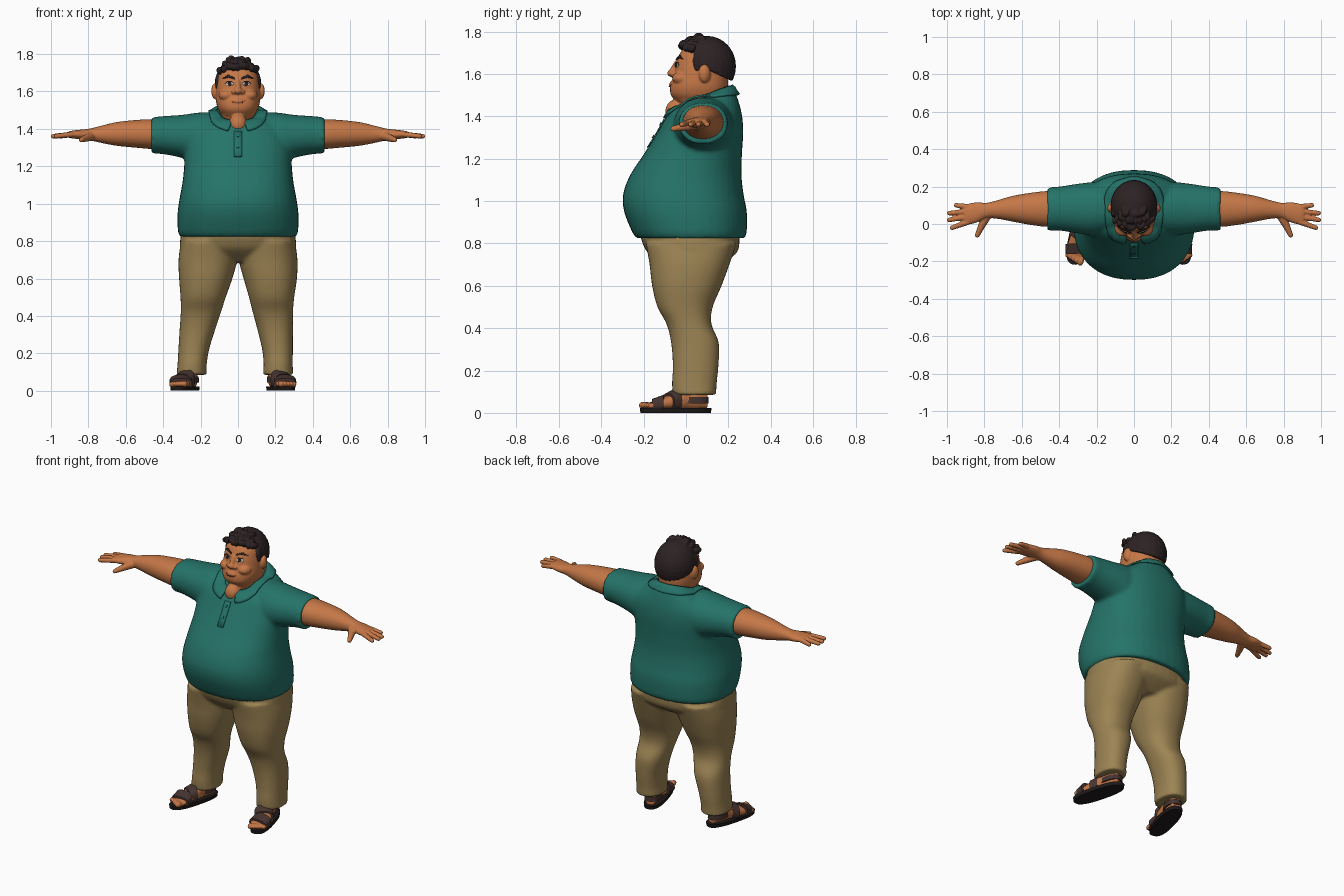
import bpy, bmesh, math, random
from mathutils import Matrix, Vector

random.seed(4)
if "Cube" in bpy.data.objects:
    bpy.data.objects.remove(bpy.data.objects["Cube"])


def material(name, *rgb):
    m = bpy.data.materials.new(name)
    m.use_nodes = True
    m.diffuse_color = (*rgb, 1)
    m.node_tree.nodes["Principled BSDF"].inputs["Base Color"].default_value = (*rgb, 1)
    return m


SKIN = material("warm skin", .56, .185, .062)
TEAL = material("teal cotton", .018, .172, .140)
KHAKI = material("khaki cloth", .335, .23, .088)
HAIR = material("dark hair", .026, .016, .017)
LEATHER = material("brown leather", .06, .034, .03)
RUBBER = material("black sole", .014, .010, .010)
WHITE = material("eye white", .7, .66, .6)
LIP = material("lip", .25, .065, .03)


def spread(rings, steps):
    """Smoothly interpolate the rings (Catmull-Rom)."""
    out = []
    for i in range(len(rings) - 1):
        a, b, c, d = (rings[max(0, min(len(rings) - 1, i + k))] for k in (-1, 0, 1, 2))
        for s in range(steps):
            t = s / steps
            out.append([q + t * ((r - p) / 2 + t * (p - 2.5 * q + 2 * r - w / 2
                        + t * (1.5 * (q - r) + (w - p) / 2)))
                        for p, q, r, w in zip(a, b, c, d)])
    return out + [list(rings[-1])]


def loft(bm, rings, axis="z", power=2.3, steps=4, sides=40):
    """Closed skin over rings of (position, u0, u1, v0, v1, tilt)."""
    loops = []
    for t, u0, u1, v0, v1, *tilt in spread(rings, steps):
        loop = []
        for k in range(sides):
            a = math.tau * k / sides
            cu, cv = (math.copysign(abs(f(a)) ** (2 / power), f(a)) for f in (math.cos, math.sin))
            u, v = (u0 + u1 + (u1 - u0) * cu) / 2, (v0 + v1 + (v1 - v0) * cv) / 2
            p = t + (tilt[0] if tilt else 0) * (v - (v0 + v1) / 2)
            loop.append(bm.verts.new({"x": (p, u, v), "y": (u, p, v), "z": (u, v, p)}[axis]))
        loops.append(loop)
    for a, b in zip(loops, loops[1:]):
        for k in range(sides):
            bm.faces.new((a[k - 1], a[k], b[k], b[k - 1]))
    bm.faces.new(loops[0])
    bm.faces.new(loops[-1])
    return [v for loop in loops for v in loop]


def ball(bm, at, size, turn=Matrix()):
    m = Matrix.Translation(at) @ turn @ Matrix.Diagonal((*size, 1))
    return bmesh.ops.create_uvsphere(bm, u_segments=24, v_segments=16, radius=1, matrix=m)["verts"]


def limb(bm, p, q, r0, r1):
    """Tapered rod with round ends."""
    p, q = Vector(p), Vector(q)
    for i in range(13):
        ball(bm, p.lerp(q, i / 12), [r0 + (r1 - r0) * i / 12] * 3)


def finish(name, bm, mat, voxel=0, smooth=0, place=None):
    bmesh.ops.recalc_face_normals(bm, faces=bm.faces)
    if place:
        bm.transform(place)
    me = bpy.data.meshes.new(name)
    bm.to_mesh(me)
    bm.free()
    me.materials.append(mat)
    me.shade_smooth()
    me.set_sharp_from_angle(angle=math.radians(45))
    ob = bpy.data.objects.new(name, me)
    bpy.context.collection.objects.link(ob)
    if voxel:
        r = ob.modifiers.new("fuse", "REMESH")
        r.mode, r.voxel_size, r.use_smooth_shade = "VOXEL", voxel, True
        s = ob.modifiers.new("soften", "SMOOTH")
        s.factor, s.iterations = .5, smooth
    return ob


def wrap(ob, target, offset, thick, project=True):
    s = ob.modifiers.new("wrap", "SHRINKWRAP")
    s.target, s.offset = target, offset
    if project:
        s.wrap_method, s.wrap_mode, s.use_project_y = "PROJECT", "ABOVE_SURFACE", True
    else:
        s.wrap_method, s.wrap_mode = "NEAREST_SURFACEPOINT", "OUTSIDE"
    t = ob.modifiers.new("thickness", "SOLIDIFY")
    t.thickness, t.offset = thick, 0


def decal(name, outline, target, mat, offset=.002, thick=.003):
    """Thin plate laid on the front of a part, from an (x, z) outline."""
    bm = bmesh.new()
    bm.faces.new([bm.verts.new((x, -1, z)) for x, z in outline])
    bmesh.ops.triangulate(bm, faces=bm.faces)
    bmesh.ops.subdivide_edges(bm, edges=bm.edges, cuts=2, use_grid_fill=True)
    wrap(finish(name, bm, mat), target, offset, thick)


def oval(x, z, rx, rz, sides=16):
    return [(x + rx * math.cos(math.tau * i / sides), z + rz * math.sin(math.tau * i / sides))
            for i in range(sides)]


# Shirt: rounded torso with short sleeves
bm = bmesh.new()
torso = [(.825, .312, -.235, .28, 0), (.86, .322, -.257, .287, 0), (.95, .323, -.292, .287, 0),
         (1.03, .312, -.297, .272, 0), (1.12, .296, -.265, .262, 0), (1.22, .287, -.2, .264, 0),
         (1.32, .287, -.137, .27, 0), (1.4, .272, -.092, .265, 0), (1.455, .2, -.067, .247, .12),
         (1.487, .118, -.052, .22, .4)]
loft(bm, [(z, -w, w, *rest) for z, w, *rest in torso])
sleeve = [(.08, -.04, .22, 1.2, 1.49), (.2, -.06, .225, 1.21, 1.488), (.3, -.05, .215, 1.245, 1.475),
          (.4, -.035, .2, 1.265, 1.468), (.462, -.035, .197, 1.268, 1.462)]
for s in (-1, 1):
    loft(bm, [(s * x, *rest) for x, *rest in sleeve], "x", 2.1)
shirt = finish("shirt", bm, TEAL, .011, 5)

# Collar: folded band open at the front
bm = bmesh.new()
rows = []
for i in range(61):
    a = math.radians(16 + 328 * i / 60)
    c, sn = math.cos(a), math.sin(a)
    front = max(0, c)
    z = 1.495 - .05 * c - .035 * front ** 2
    rows.append([bm.verts.new(((.112 + k * (.042 + .03 * front)) * sn,
                               .085 - (.132 + k * .035) * c, z - .042 * k))
                 for k in (0, .25, .5, .75, 1)])
for a, b in zip(rows, rows[1:]):
    for k in range(4):
        bm.faces.new((a[k], b[k], b[k + 1], a[k + 1]))
wrap(finish("collar", bm, TEAL), shirt, .008, .009, False)
decal("placket", [(-.02, 1.25), (.02, 1.25), (.02, 1.385), (-.02, 1.385)], shirt, TEAL, .003, .005)
for n, z in (("upper", 1.36), ("lower", 1.3)):
    decal(n + "_button", oval(0, z, .007, .007), shirt, TEAL, .008, .005)

# Trousers: hips and two tapering legs
bm = bmesh.new()
loft(bm, [(.69, -.2, .2, -.1, .15), (.75, -.3, .3, -.175, .235),
          (.8, -.31, .31, -.205, .252), (.86, -.3, .3, -.22, .25)])
leg = [(.8, .0, .305, -.19, .24), (.7, .004, .318, -.172, .205), (.6, .03, .315, -.16, .168),
       (.5, .062, .304, -.135, .126), (.42, .085, .3, -.092, .12), (.33, .112, .303, -.07, .155),
       (.22, .142, .306, -.062, .153), (.14, .152, .308, -.066, .145), (.085, .15, .312, -.062, .142)]
for s in (-1, 1):
    shifted = []
    for z, x0, x1, y0, y1 in leg:
        d = -.02 * max(0, 1 - z / .6)
        shifted.append((z, s * x0 + d, s * x1 + d, y0, y1))
    loft(bm, shifted)
finish("trousers", bm, KHAKI, .01, 4)

# Arms with hands
bm = bmesh.new()
loft(bm, [(.3, 0, .18, 1.29, 1.45), (.45, -.015, .177, 1.292, 1.452), (.55, -.005, .167, 1.3, 1.447),
          (.65, .013, .15, 1.31, 1.436), (.73, .028, .127, 1.325, 1.417), (.79, .03, .113, 1.338, 1.402),
          (.84, .008, .116, 1.344, 1.396), (.89, -.003, .107, 1.35, 1.39),
          (.91, .003, .097, 1.354, 1.384)], "x", 2.1)
for y, tip in ((.01, (.972, -.02)), (.038, (.988, .022)), (.067, (.987, .058)), (.092, (.95, .1))):
    limb(bm, (.89, y, 1.37), (*tip, 1.361), .0155, .0125)
limb(bm, (.785, .045, 1.36), (.815, -.01, 1.35), .024, .019)
limb(bm, (.815, -.01, 1.35), (.838, -.06, 1.341), .019, .013)
arms = finish("arms", bm, SKIN, .0045, 2)
arms.modifiers.new("other_side", "MIRROR")

# Head with neck, nose, cheeks and ears
bm = bmesh.new()
skull = [(1.37, .08, -.02, .14), (1.45, .09, -.03, .18), (1.475, .09, -.052, .187),
         (1.505, .106, -.073, .193), (1.545, .117, -.073, .198), (1.6, .117, -.057, .2),
         (1.65, .113, -.047, .205), (1.7, .103, -.027, .205), (1.75, .07, .015, .18)]
loft(bm, [(z, -w, w, *rest) for z, w, *rest in skull])
ball(bm, (0, -.045, 1.425), (.05, .052, .055))
ball(bm, (0, -.062, 1.603), (.024, .027, .019))
limb(bm, (0, -.066, 1.61), (0, -.042, 1.655), .015, .012)
for s in (-1, 1):
    ball(bm, (s * .023, -.056, 1.598), (.016, .02, .013))
    ball(bm, (s * .062, -.02, 1.58), (.042, .045, .032))
    ball(bm, (s * .122, .088, 1.602), (.02, .028, .043), Matrix.Rotation(s * .3, 4, "Z"))
ball(bm, (0, -.055, 1.548), (.04, .025, .022))
head = finish("head", bm, SKIN, .005, 2)

# Face plates
for s, side in ((-1, "right"), (1, "left")):
    decal(side + "_eye", oval(s * .044, 1.641, .02, .011), head, WHITE)
    decal(side + "_iris", oval(s * .043, 1.641, .01, .01), head, HAIR, .004)
    decal(side + "_eyelid", [(s * x, z) for x, z in
          ((.022, 1.643), (.033, 1.655), (.055, 1.655), (.067, 1.641), (.055, 1.65), (.033, 1.65))],
          head, HAIR, .005)
    decal(side + "_brow", [(s * x, z) for x, z in
          ((.016, 1.664), (.02, 1.674), (.05, 1.687), (.08, 1.668), (.05, 1.674))], head, HAIR, .004, .006)
decal("mouth", [(-.038, 1.55), (-.02, 1.544), (.02, 1.544), (.038, 1.552), (.02, 1.539), (-.02, 1.538)],
      head, LIP)

# Hair: trimmed cap with loose tufts
bm = bmesh.new()
ball(bm, (0, .1, 1.636), (.125, .136, .143))
bmesh.ops.bisect_plane(bm, geom=bm.verts[:] + bm.edges[:] + bm.faces[:], plane_co=(0, 0, 1.668),
                       plane_no=(0, .47, 1), clear_inner=True)
bmesh.ops.holes_fill(bm, edges=[e for e in bm.edges if e.is_boundary])
for row in range(3):
    for i in range(9 - row):
        x = (i - (8 - row) / 2) * (.024 - .003 * row)
        ball(bm, (x, -.014 + .035 * row + 4 * x * x, 1.735 + .017 * row - 2 * x * x + random.uniform(-.008, .008)),
             (.013, .027, .02), Matrix.Rotation(random.uniform(-.8, .8), 4, "Z")
             @ Matrix.Rotation(random.uniform(-.6, .6), 4, "X"))
for s in (-1, 1):
    ball(bm, (s * .109, .055, 1.65), (.013, .02, .045))
finish("hair", bm, HAIR, .0045, 1)

# Sandalled feet, turned outwards
foot = [(-.14, .05, .045), (-.09, .054, .062), (-.02, .05, .09),
        (.05, .042, .12), (.1, .042, .125), (.148, .03, .1)]
for s, side, x in ((-1, "right", -.283), (1, "left", .228)):
    place = Matrix.Translation((x, -.047, 0)) @ Matrix.Rotation(s * math.radians(15), 4, "Z")
    bm = bmesh.new()
    loft(bm, [(y, -w, w, .015, top) for y, w, top in foot], "y")
    for i in range(5):
        ball(bm, (s * (-.038 + .02 * i), -.148 + .006 * i, .036),
             (.016 - .0015 * i, .024, .017 - .001 * i))
    finish(side + "_foot", bm, SKIN, .0045, 1, place)

    bm = bmesh.new()
    loft(bm, [(0, -.057, .057, -.172, .168), (.022, -.059, .059, -.175, .172)], steps=1, power=2.6)
    finish(side + "_sole", bm, RUBBER, place=place)

    bm = bmesh.new()
    for y0, y1, w, low, high, turn in ((-.115, -.06, .06, .066, .086, -.3),
                                       (-.045, .0, .057, .09, .112, .35)):
        band = loft(bm, [(y0, -w, w, .005, low), (y1, -w, w, .005, high)], "y", 2.6, 2)
        bmesh.ops.rotate(bm, verts=band, cent=(0, (y0 + y1) / 2, 0),
                         matrix=Matrix.Rotation(s * turn, 3, "Z"))
    loft(bm, [(.045, -.048, .048, .02, .158), (.075, -.047, .047, .02, .157)], steps=2)
    finish(side + "_straps", bm, LEATHER, place=place)
